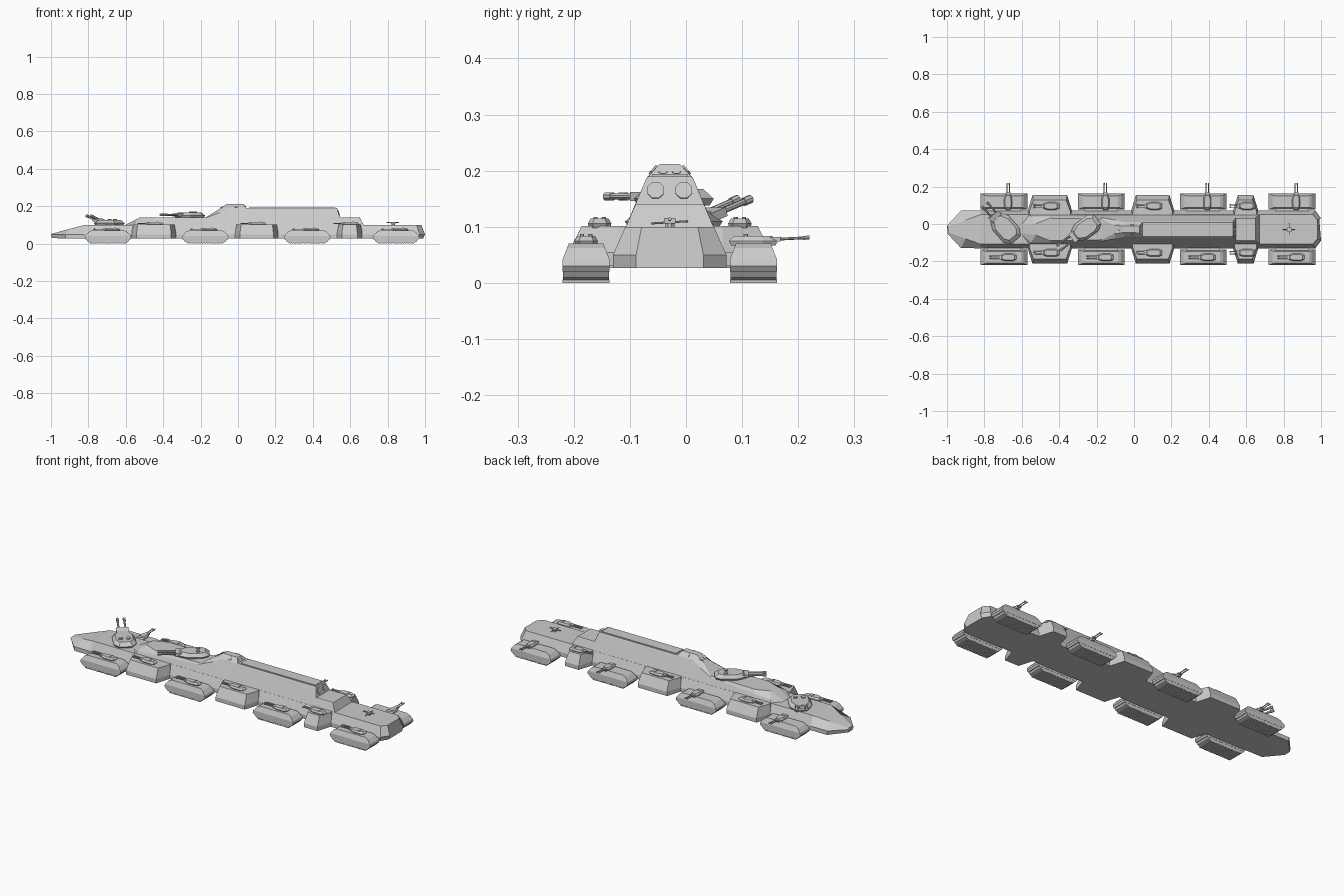
import bpy, bmesh
from math import radians, sin, cos, pi
from mathutils import Matrix, Vector

if "Cube" in bpy.data.objects:
    bpy.data.objects.remove(bpy.data.objects["Cube"])

CY = -0.029  # centreline of the hull


def finish(name, bm):
    bmesh.ops.recalc_face_normals(bm, faces=bm.faces)
    me = bpy.data.meshes.new(name)
    bm.to_mesh(me)
    bm.free()
    ob = bpy.data.objects.new(name, me)
    bpy.context.collection.objects.link(ob)
    return ob


def loft(bm, rings, mat=Matrix()):
    """Skin closed rings of equal length and cap both ends."""
    vs = [[bm.verts.new(mat @ Vector(p)) for p in r] for r in rings]
    n = len(vs[0])
    for a, b in zip(vs, vs[1:]):
        for i in range(n):
            j = (i + 1) % n
            bm.faces.new((a[i], a[j], b[j], b[i]))
    bm.faces.new(vs[0][::-1])
    bm.faces.new(vs[-1])


def mirrored(half):
    """Full cross-section from (x, half width, z) points, bottom to top."""
    return ([(x, CY - w, z) for x, w, z in half]
            + [(x, CY + w, z) for x, w, z in reversed(half)])


def tube(bm, a, b, r, mat=Matrix(), n=8):
    a, b = Vector(a), Vector(b)
    q = (b - a).to_track_quat('Z', 'Y')
    rings = [[p + q @ Vector((r * cos(2 * pi * (i + .5) / n), r * sin(2 * pi * (i + .5) / n), 0))
              for i in range(n)] for p in (a, b)]
    loft(bm, rings, mat)


def box(bm, x0, x1, y0, y1, z0, z1, mat=Matrix()):
    loft(bm, [[(x0, y0, z), (x1, y0, z), (x1, y1, z), (x0, y1, z)] for z in (z0, z1)], mat)


# Lower hull: bottom edge, band edge, deck edge at each station
bm = bmesh.new()
loft(bm, [mirrored(h) for h in (
    [(-.995, .018, .03), (-1.0, .02, .048), (-.995, .015, .053)],
    [(-.92, .1, .027), (-.925, .1, .05), (-.9, .05, .079)],
    [(-.82, .101, .027), (-.82, .101, .05), (-.82, .079, .1)],
    [(.965, .101, .027), (.97, .101, .05), (.955, .079, .1)],
    [(.99, .06, .027), (1.0, .06, .05), (.98, .05, .1)])])
finish("hull", bm)

# Superstructure with command tower: base, shoulder, roof
bm = bmesh.new()
loft(bm, [mirrored(h) for h in (
    [(-.60, .03, .098), (-.60, .028, .1), (-.60, .02, .101)],
    [(-.56, .079, .098), (-.55, .07, .115), (-.525, .03, .14)],
    [(-.45, .079, .098), (-.45, .07, .12), (-.45, .06, .14)],
    [(-.19, .079, .098), (-.18, .064, .135), (-.17, .055, .141)],
    [(-.10, .079, .098), (-.10, .05, .165), (-.105, .022, .182)],
    [(-.05, .079, .098), (-.05, .039, .19), (-.06, .017, .212)],
    [(.03, .079, .098), (.03, .039, .19), (.03, .018, .212)],
    [(.05, .079, .098), (.05, .042, .186), (.045, .038, .19)],
    [(.53, .079, .098), (.53, .042, .186), (.53, .038, .19)],
    [(.545, .079, .098), (.545, .062, .138), (.545, .058, .141)],
    [(.65, .079, .098), (.65, .062, .138), (.65, .058, .141)],
    [(.672, .079, .098), (.672, .078, .1), (.67, .077, .101)])])
finish("superstructure", bm)

# Raised panel along the main roof
bm = bmesh.new()
box(bm, .06, .52, CY - .032, CY + .032, .188, .194)
finish("roof_panel", bm)

# Octagonal sensor panels on the tower and on the aft face
bm = bmesh.new()
for s in (-1, 1):
    for x, y, z, n, r in ((.538, .025, .165, (1, 0, .3), .016),
                          (.037, .012, .2, (1, 0, .7), .009),
                          (-.085, .012, .194, (-.55, 0, 1), .012),
                          (-.01, .029, .201, (0, 1, .9), .011)):
        c, d = Vector((x, CY + s * y, z)), Vector((n[0], s * n[1], n[2])).normalized()
        tube(bm, c - d * .003, c + d * .003, r, n=8)
finish("sensor_panels", bm)


def turret(name, x, y, z, angle, hl, hw, h, reach, r, elev=0):
    """Twin-gun turret whose guns point along the angle in degrees."""
    m = Matrix.Translation((x, y, z)) @ Matrix.Rotation(radians(angle), 4, 'Z')
    bm = bmesh.new()
    plan = [(-1, -.6), (-.6, -1), (.4, -1), (1, -.5), (1, .5), (.4, 1), (-.6, 1), (-1, .6)]
    loft(bm, [[(px * hl * k, py * hw * k, zz) for px, py in plan]
              for k, zz in ((.9, -.003), (1, h * .35), (.75, h))], m)
    # hatches
    for px, py in ((-.3, .35), (-.3, -.35)):
        tube(bm, (px * hl, py * hw, h * .9), (px * hl, py * hw, h * 1.2), hw * .2, m)
    # mantlet and barrels
    g = m @ Matrix.Translation((hl * .6, 0, h * .5)) @ Matrix.Rotation(radians(-elev), 4, 'Y')
    box(bm, 0, hl * .5, -hw * .55, hw * .55, -h * .3, h * .3, g)
    for s in (-1, 1):
        tip = reach - hl * .6
        tube(bm, (0, s * hw * .3, 0), (tip, s * hw * .3, 0), r, g)
        tube(bm, (tip * .85, s * hw * .3, 0), (tip, s * hw * .3, 0), r * 1.4, g)
    finish(name, bm)


# Main guns
turret("bow_main_turret", -.69, -.02, .1, 131, .088, .058, .027, .17, .0055, 18)
turret("upper_main_turret", -.26, -.024, .141, 216, .082, .052, .026, .18, .0055)

# Track pods with shoes, mounts and turrets
for i, px in enumerate((-.695, -.175, .37, .845)):
    for s, side in ((-1, "right"), (1, "left")):
        y = CY + s * .149
        tag = f"{side}_{i + 1}"
        bm = bmesh.new()
        loft(bm, [[(px - a, y - b, z), (px + a, y - b, z), (px + a, y + b, z), (px - a, y + b, z)]
                  for a, b, z in ((.118, .042, .02), (.125, .042, .03), (.122, .042, .042),
                                  (.105, .034, .062), (.09, .031, .07))])
        finish("track_pod_" + tag, bm)

        bm = bmesh.new()
        loft(bm, [[(px - a, y - .041, z), (px + a, y - .041, z),
                   (px + a, y + .041, z), (px - a, y + .041, z)]
                  for a, z in ((.09, .003), (.108, .01), (.116, .022))])
        for k in range(15):
            sx = px - .091 + k * .013
            box(bm, sx - .0045, sx + .0045, y - .042, y + .042, 0, .006)
        finish("track_" + tag, bm)

        bm = bmesh.new()
        box(bm, px - .09, px + .09, CY + s * .085, CY + s * .125, .03, .055)
        finish("pod_mount_" + tag, bm)

        turret("pod_turret_" + tag, px + .022, y, .07, 180 if s < 0 else 90,
               .044, .021, .014, .1, .0027, 0 if s < 0 else 3)

# Side sponsons with turrets
for i, (sx, hl) in enumerate(((-.45, .12), (.1, .117), (.597, .069))):
    for s, side in ((-1, "right"), (1, "left")):
        tag = f"{side}_{i + 1}"
        bm = bmesh.new()
        loft(bm, [[(sx - a, CY + s * .06, z), (sx + a, CY + s * .06, z), (sx + a, CY + s * .095, z),
                   (sx + b, CY + s * w, z), (sx - b, CY + s * w, z), (sx - a, CY + s * .095, z)]
                  for a, b, w, z in ((hl, hl - .027, .183, .027), (hl, hl - .027, .183, .05),
                                     (hl - .01, hl - .033, .157, .101))])
        finish("sponson_" + tag, bm)
        turret("sponson_turret_" + tag, sx + .005, CY + s * .125, .101, 180,
               .046, .021, .014, .092, .0027)

# Small deck gun on the stern
bm = bmesh.new()
m = Matrix.Translation((.83, CY, .1))
tube(bm, (0, 0, -.002), (0, 0, .01), .009, m)
tube(bm, (-.035, 0, .012), (.03, 0, .014), .003, m)
tube(bm, (0, -.033, .006), (0, .033, .01), .002, m)
box(bm, -.012, .012, -.01, .01, .006, .016, m)
finish("stern_gun", bm)
